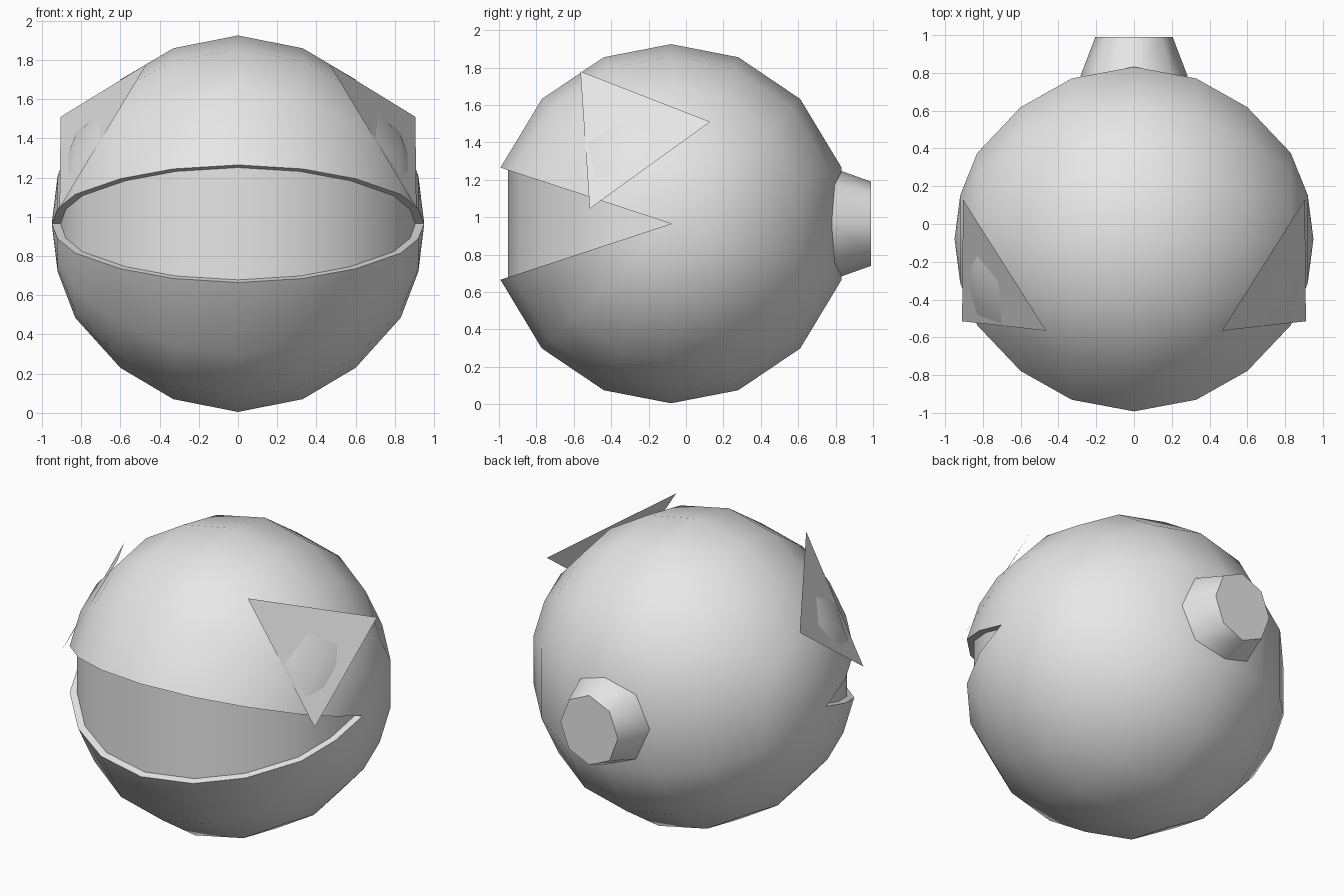
import bpy, bmesh, math
from mathutils import Vector

if "Cube" in bpy.data.objects:
    bpy.data.objects.remove(bpy.data.objects["Cube"])

CENTER = Vector((0, -0.08, 0.965))
grey = bpy.data.materials.new("grey")
grey.diffuse_color = (0.8, 0.8, 0.8, 1)
grey.use_nodes = True
grey.node_tree.nodes["Principled BSDF"].inputs["Base Color"].default_value = grey.diffuse_color


def make(name, bm, angle=None):
    me = bpy.data.meshes.new(name)
    bm.to_mesh(me)
    bm.free()
    me.materials.append(grey)
    ob = bpy.data.objects.new(name, me)
    bpy.context.collection.objects.link(ob)
    if angle:
        bpy.ops.object.select_all(action='DESELECT')
        ob.select_set(True)
        bpy.context.view_layer.objects.active = ob
        bpy.ops.object.shade_smooth_by_angle(angle=math.radians(angle))
    return ob


# Half profile of the ball: (x, radius around the x axis)
half = [(0.33, 0.895), (0.60, 0.735), (0.83, 0.48), (0.92, 0.245)]
profile = [(-x, r) for x, r in reversed(half)] + [(0, 0.96)] + half
POLE = 0.95

# Meridian angles around the x axis, from the lower lip under and round to the upper lip
quarter = [18.2, 44, 68, 90]
lower = [180 + a for a in quarter] + [360 - a for a in reversed(quarter[:-1])]
meridians = lower + [360 + a for a in quarter] + [540 - a for a in reversed(quarter[:-1])]


def meridian(bm, degrees, scale=1.0):
    a = math.radians(degrees)
    return [bm.verts.new(CENTER + scale * Vector((x, r * math.cos(a), r * math.sin(a))))
            for x, r in profile]


def bridge(bm, a, b, ends):
    """Fill between two meridians, with triangles at both poles."""
    for i in range(len(a) - 1):
        bm.faces.new((a[i], a[i + 1], b[i + 1], b[i]))
    bm.faces.new((ends[0], a[0], b[0]))
    bm.faces.new((a[-1], ends[1], b[-1]))


# Ball with open mouth, lips and recessed mouth wall
bm = bmesh.new()
poles = [bm.verts.new(CENTER + Vector((s * POLE, 0, 0))) for s in (-1, 1)]
inner_poles = [bm.verts.new(CENTER + Vector((s * 0.905, 0, 0))) for s in (-1, 1)]
lines = [meridian(bm, d) for d in meridians]
for a, b in zip(lines, lines[1:]):
    bridge(bm, a, b, poles)
low = meridian(bm, meridians[0], 0.955)
top = meridian(bm, meridians[-1], 0.955)
bridge(bm, top, low, inner_poles)
for outer, inner in ((lines[0], low), (lines[-1], top)):
    o = [poles[0]] + outer + [poles[1]]
    n = [inner_poles[0]] + inner + [inner_poles[1]]
    for i in range(len(o) - 1):
        bm.faces.new((o[i], o[i + 1], n[i + 1], n[i]))
bmesh.ops.recalc_face_normals(bm, faces=bm.faces)
make("ball_body", bm, 40)

# Triangular eye plates
for name, s in (("right_eye", 1), ("left_eye", -1)):
    bm = bmesh.new()
    pts = [(0.465, -0.565, 1.78), (0.91, -0.515, 1.045), (0.905, 0.13, 1.51)]
    vs = [bm.verts.new((s * x, y, z)) for x, y, z in pts]
    bm.faces.new(vs if s > 0 else vs[::-1])
    make(name, bm)

# Octagonal tapered stub at the back
bm = bmesh.new()
rings = []
for y, rx, rz in ((0.78, 0.285, 0.30), (0.99, 0.205, 0.225)):
    rings.append([bm.verts.new((rx * math.sin(k * math.pi / 4), y,
                                CENTER.z + rz * math.cos(k * math.pi / 4))) for k in range(8)])
for k in range(8):
    j = (k + 1) % 8
    bm.faces.new((rings[0][k], rings[0][j], rings[1][j], rings[1][k]))
bm.faces.new(rings[1])
bm.faces.new(rings[0])
bmesh.ops.recalc_face_normals(bm, faces=bm.faces)
make("back_stub", bm, 50)
